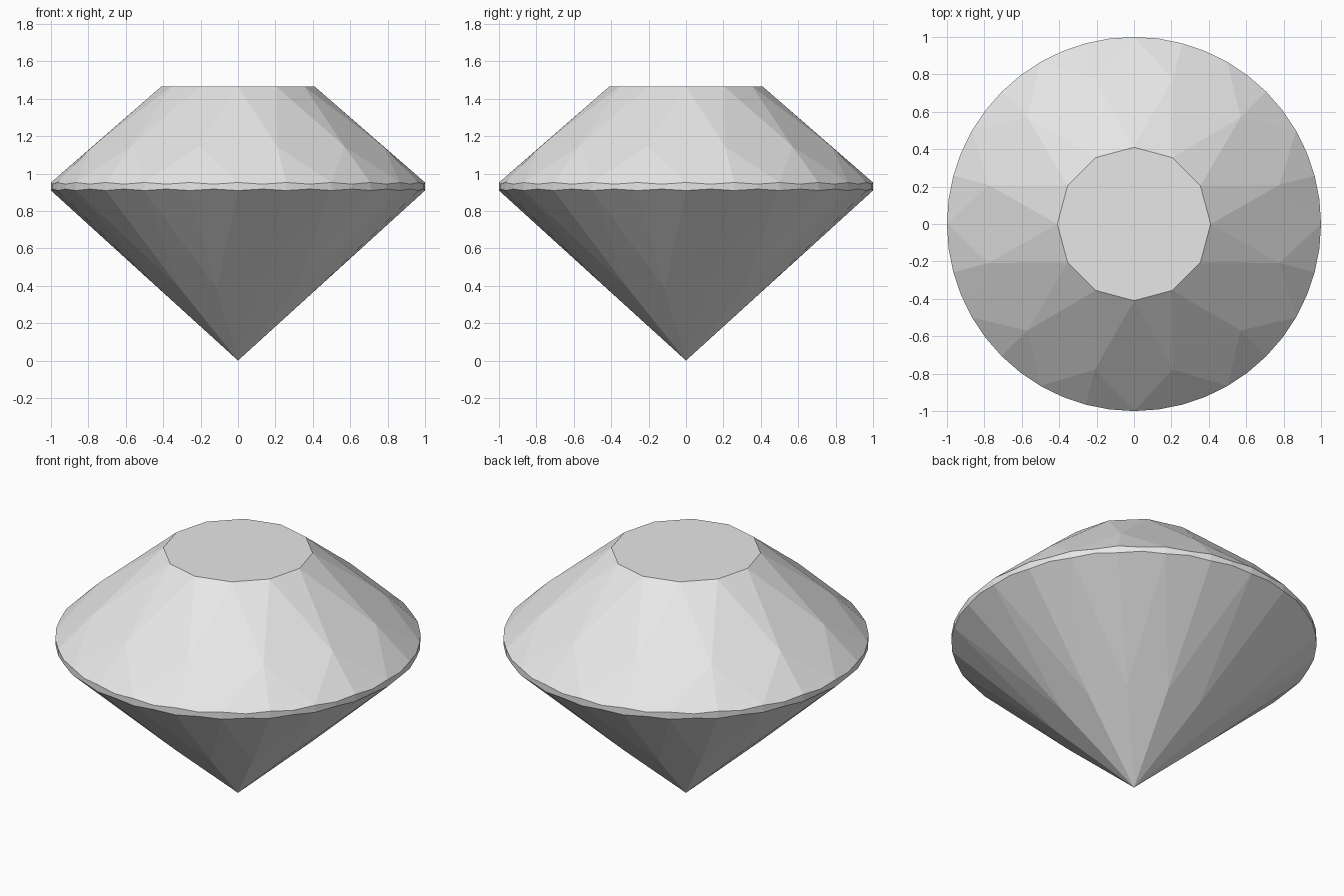
import bpy
import bmesh
from math import sin, cos, radians

cube = bpy.data.objects.get("Cube")
if cube:
    bpy.data.objects.remove(cube, do_unlink=True)

SIDES = 12
STEP = 360 / SIDES

stone = bpy.data.materials.new("pale grey stone")
stone.use_nodes = True
stone.diffuse_color = (0.8, 0.8, 0.8, 1)
stone.node_tree.nodes["Principled BSDF"].inputs["Base Color"].default_value = (0.8, 0.8, 0.8, 1)

bm = bmesh.new()


def ring(count, radius, heights, offset=0):
    """Ring of vertices whose heights cycle through the given list."""
    verts = []
    for i in range(count):
        a = radians(offset + 360 * i / count)
        z = heights[i % len(heights)]
        verts.append(bm.verts.new((radius * cos(a), radius * sin(a), z)))
    return verts


# Facet corners; the girdle edges are scalloped at mid-facet
table = ring(SIDES, 0.41, [1.465])
crown = ring(SIDES, 0.805, [1.144], STEP / 2)
upper = ring(SIDES * 4, 1.0, [0.952, 0.943])
lower = ring(SIDES * 4, 1.0, [0.909, 0.917])
pavilion = ring(SIDES, 0.44, [0.387], STEP / 2)
culet = bm.verts.new((0, 0, 0))

# Flat table on top
bm.faces.new(table)

for i in range(SIDES):
    j, g = (i + 1) % SIDES, 4 * i
    end = (g + 4) % len(upper)
    # Star and kite facets of the crown
    bm.faces.new((table[i], crown[i], table[j]))
    bm.faces.new((table[i], crown[i - 1], upper[g], crown[i]))
    # Paired girdle facets of the crown
    bm.faces.new((crown[i], upper[g], upper[g + 1], upper[g + 2]))
    bm.faces.new((crown[i], upper[g + 2], upper[g + 3], upper[end]))
    # Paired girdle facets and main kite of the pavilion
    bm.faces.new((pavilion[i], lower[g + 2], lower[g + 1], lower[g]))
    bm.faces.new((pavilion[i], lower[end], lower[g + 3], lower[g + 2]))
    bm.faces.new((culet, pavilion[i], lower[g], pavilion[i - 1]))

# Thin girdle band
for i in range(len(upper)):
    j = (i + 1) % len(upper)
    bm.faces.new((lower[i], lower[j], upper[j], upper[i]))

bmesh.ops.recalc_face_normals(bm, faces=bm.faces)
mesh = bpy.data.meshes.new("cut_gem")
bm.to_mesh(mesh)
bm.free()
mesh.materials.append(stone)
bpy.context.collection.objects.link(bpy.data.objects.new("cut_gem", mesh))
